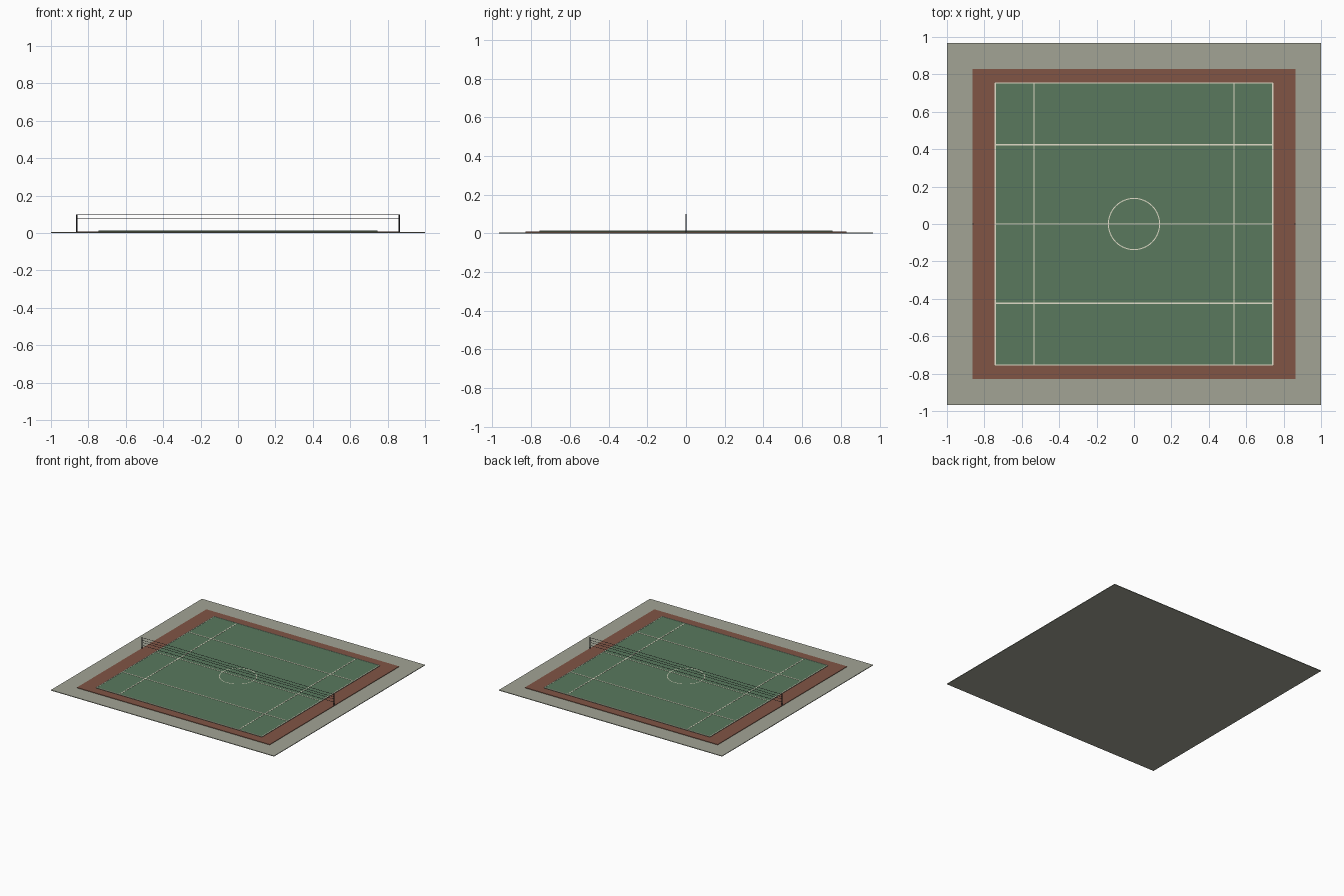
import bpy, math

if "Cube" in bpy.data.objects:
    bpy.data.objects.remove(bpy.data.objects["Cube"])


def material(name, rgb):
    m = bpy.data.materials.new(name)
    m.diffuse_color = (*rgb, 1)
    m.use_nodes = True
    m.node_tree.nodes["Principled BSDF"].inputs["Base Color"].default_value = m.diffuse_color
    return m


CONCRETE = material("concrete", (0.36, 0.37, 0.30))
CLAY = material("clay", (0.22, 0.09, 0.06))
GREEN = material("court_green", (0.10, 0.19, 0.11))
PAINT = material("line_paint", (0.75, 0.72, 0.58))
DARK = material("dark_metal", (0.04, 0.04, 0.045))


def box(name, x, y, z, mat):
    """Box from (min, max) ranges on each axis."""
    bpy.ops.mesh.primitive_cube_add(
        size=1, location=[(r[0] + r[1]) / 2 for r in (x, y, z)])
    o = bpy.context.object
    o.name = name
    o.scale = [r[1] - r[0] for r in (x, y, z)]
    bpy.ops.object.transform_apply(location=False, rotation=False, scale=True)
    o.data.materials.append(mat)
    return o


def slab(name, hx, hy, z0, z1, mat):
    return box(name, (-hx, hx), (-hy, hy), (z0, z1), mat)


# stepped ground slabs
BASE_Z, BORDER_Z, COURT_Z = 0.005, 0.009, 0.013
slab("base_slab", 1.0, 0.967, 0, BASE_Z, CONCRETE)
slab("border_slab", 0.864, 0.829, BASE_Z, BORDER_Z, CLAY)
slab("court_surface", 0.745, 0.757, BORDER_Z, COURT_Z, GREEN)

# painted lines
CX, CY, HW = 0.742, 0.754, 0.0035
LINE_Z = (COURT_Z, COURT_Z + 0.0012)
for s in (-1, 1):
    for name, x in (("side_line", CX), ("inner_side_line", 0.535)):
        box(name, (s * x - HW, s * x + HW), (-CY, CY), LINE_Z, PAINT)
    for name, y in (("end_line", CY), ("service_line", 0.423)):
        box(name, (-CX, CX), (s * y - HW, s * y + HW), LINE_Z, PAINT)
box("centre_line", (-CX, CX), (-0.0025, 0.0025), LINE_Z, PAINT)

# centre circle: flat ring
N, R0, R1 = 64, 0.1345, 0.1395
verts = [(r * math.cos(i * math.tau / N), r * math.sin(i * math.tau / N), COURT_Z + 0.0014)
         for r in (R0, R1) for i in range(N)]
faces = [(i, N + i, N + (i + 1) % N, (i + 1) % N) for i in range(N)]
mesh = bpy.data.meshes.new("centre_circle")
mesh.from_pydata(verts, [], faces)
mesh.materials.append(PAINT)
bpy.context.collection.objects.link(bpy.data.objects.new("centre_circle", mesh))

# net posts and horizontal cords
PX, TOP = 0.862, 0.099
for s in (-1, 1):
    bpy.ops.mesh.primitive_cylinder_add(
        vertices=12, radius=0.003, depth=TOP - BASE_Z, location=(s * PX, 0, (TOP + BASE_Z) / 2))
    post = bpy.context.object
    post.name = "net_post"
    post.data.materials.append(DARK)
    bpy.ops.object.shade_smooth_by_angle()
for z in (0.035, 0.059, 0.076, 0.097):
    box("net_cord", (-PX, PX), (-0.001, 0.001), (z - 0.001, z + 0.001), DARK)
